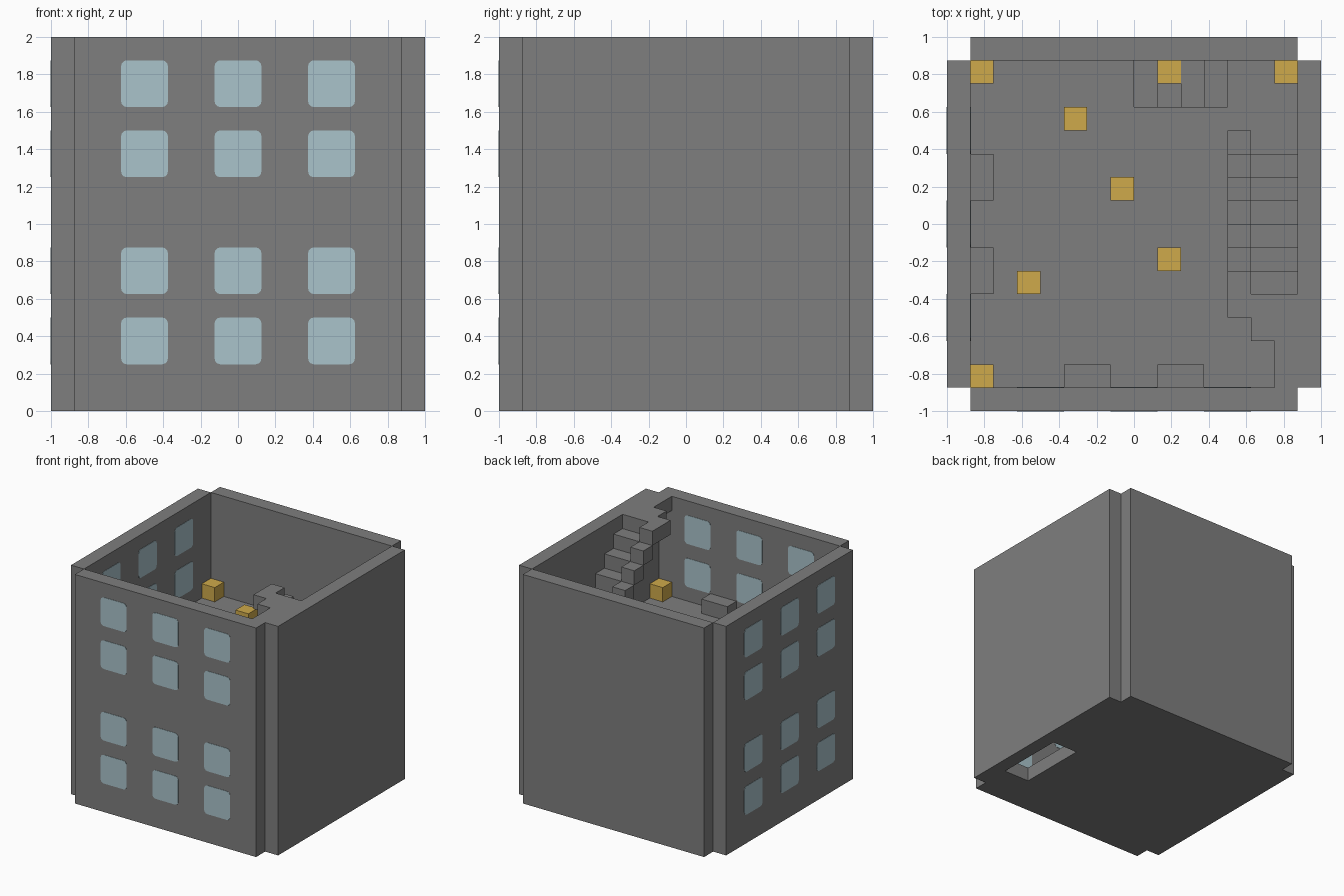
import bpy
import bmesh
from mathutils import Matrix

if "Cube" in bpy.data.objects:
    bpy.data.objects.remove(bpy.data.objects["Cube"], do_unlink=True)

U = 1 / 8       # modular cell size
IN = 7 * U      # half width of the interior


def material(name, rgb):
    mat = bpy.data.materials.new(name)
    mat.use_nodes = True
    color = (*rgb, 1)
    mat.diffuse_color = color
    bsdf = next(n for n in mat.node_tree.nodes if n.type == "BSDF_PRINCIPLED")
    bsdf.inputs["Base Color"].default_value = color
    bsdf.inputs["Roughness"].default_value = 0.8
    return mat


GRAY = material("concrete gray", (0.21, 0.21, 0.21))
GLASS = material("pale blue glass", (0.40, 0.55, 0.60))
GOLD = material("gold", (0.62, 0.40, 0.07))


def finish(bm, name, mat):
    mesh = bpy.data.meshes.new(name)
    bm.to_mesh(mesh)
    bm.free()
    mesh.materials.append(mat)
    obj = bpy.data.objects.new(name, mesh)
    bpy.context.collection.objects.link(obj)
    return obj


def box(name, x, y, z, mat=GRAY):
    """Box from three (low, high) ranges."""
    bm = bmesh.new()
    bmesh.ops.create_cube(bm, size=1)
    for v in bm.verts:
        v.co = [r[0] if c < 0 else r[1] for c, r in zip(v.co, (x, y, z))]
    return finish(bm, name, mat)


def prism(name, outline, z0, z1):
    """Vertical prism over a plan outline."""
    bm = bmesh.new()
    face = bm.faces.new([bm.verts.new((x, y, z0)) for x, y in outline])
    top = bmesh.ops.extrude_face_region(bm, geom=[face])["geom"]
    for v in top:
        if isinstance(v, bmesh.types.BMVert):
            v.co.z = z1
    bmesh.ops.recalc_face_normals(bm, faces=bm.faces[:])
    return finish(bm, name, GRAY)


def slab_with_hole(name, hx, hy, z):
    """Floor slab around one rectangular stair opening."""
    box(name + "_front", (-IN, IN), (-IN, hy[0]), z)
    if hy[1] < IN:
        box(name + "_back", (-IN, IN), (hy[1], IN), z)
    box(name + "_right", (-IN, hx[0]), hy, z)
    if hx[1] < IN:
        box(name + "_left", (hx[1], IN), hy, z)


def window(name, across, height, on_side):
    """Rounded pane showing slightly on both faces of a wall."""
    bm = bmesh.new()
    bmesh.ops.create_cube(bm, size=1)
    bmesh.ops.scale(bm, verts=bm.verts, vec=(2 * U, U + 0.006, 2 * U))
    corners = [e for e in bm.edges
               if abs(e.verts[0].co.y - e.verts[1].co.y) > U / 2]
    bmesh.ops.bevel(bm, geom=corners, offset=0.03, segments=3,
                    profile=0.5, affect="EDGES")
    bmesh.ops.translate(bm, verts=bm.verts, vec=(across, -IN - U / 2, height))
    if on_side:
        bmesh.ops.rotate(bm, verts=bm.verts,
                         matrix=Matrix(((0, 1, 0), (-1, 0, 0), (0, 0, 1))))
    return finish(bm, name, GLASS)


# Outer walls, leaving the four corners notched
for side, name in ((-1, "front"), (1, "back")):
    rng = sorted((side * IN, side))
    box(name + "_wall", (-IN, IN), rng, (0, 2))
for side, name in ((-1, "right"), (1, "left")):
    rng = sorted((side * IN, side))
    box(name + "_wall", rng, (-IN, IN), (0, 2))

# Windows in the front and right walls
for on_side, label in ((False, "front"), (True, "right")):
    for across in (-0.5, 0, 0.5):
        for height in (3 * U, 6 * U, 11 * U, 14 * U):
            window(label + "_window", across, height, on_side)

# Floors with stair openings
slab_with_hole("ground_floor", (5 * U, IN), (-5 * U, 0), (0, U))
slab_with_hole("upper_floor", (0, 4 * U), (5 * U, IN), (1, 1 + U))

# Lower stair along the back wall
for i in range(7):
    x, z = (3 - i) * U, 1 - i * U
    box("lower_stair_tread", (x, x + U), (5 * U, IN), (z - U, z))

# Upper stair along the left wall with its stepped rail
for i in range(6):
    y, z = (2 - i) * U, 1 + (2 + i) * U
    box("upper_stair_tread", (5 * U, IN), (y, y + U), (z - U, z))
for i in range(7):
    y, z = (3 - i) * U, 1 + (2 + i) * U
    box("upper_stair_rail", (4 * U, 5 * U), (y, y + U), (z - U, z))

# Landing at the top of the upper stair
plan = [(7, -7), (7, -3), (4, -3), (4, -4), (5, -4), (5, -5), (6, -5), (6, -7)]
prism("stair_landing", [(a * U, b * U) for a, b in plan], 2 - U, 2)

# Low benches between the windows
FLOOR = 1 + U
for a in (-3 * U, U):
    box("front_bench", (a, a + 2 * U), (-IN, -6 * U), (FLOOR, FLOOR + U))
    box("right_bench", (-IN, -6 * U), (a, a + 2 * U), (FLOOR, FLOOR + U))

# Gold blocks in the corners, on the floor and on one stair tread
cells = [(-7, -7), (-7, 6), (6, -7), (6, 6), (-3, 4), (-1, 1), (1, -2), (-5, -3)]
for a, b in cells:
    box("gold_block", (a * U, (a + 1) * U), (b * U, (b + 1) * U),
        (FLOOR, FLOOR + U), GOLD)
box("gold_block", (U, 2 * U), (6 * U, IN), (6 * U, 7 * U), GOLD)
